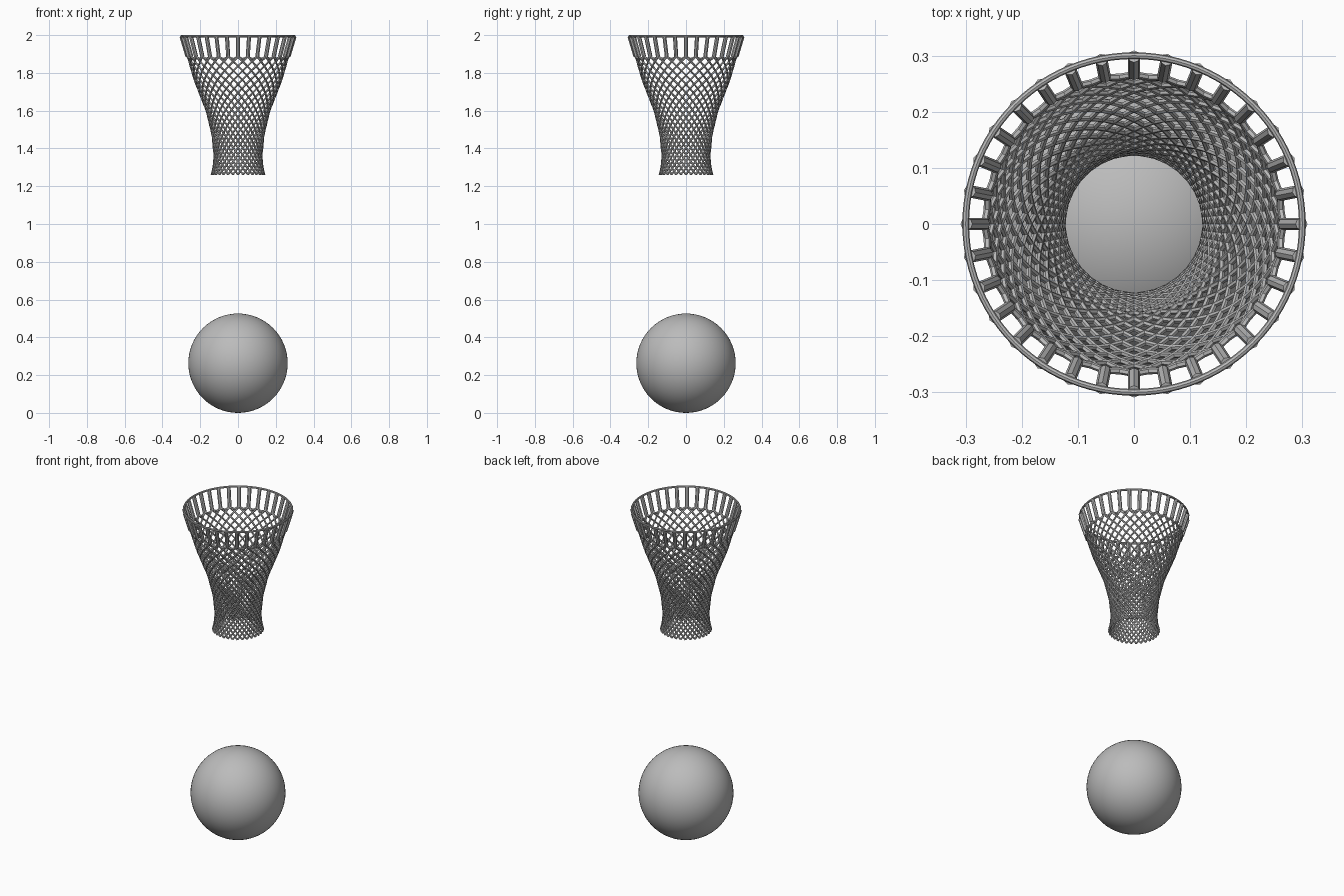
import bpy
from math import sin, cos, pi

if "Cube" in bpy.data.objects:
    bpy.data.objects.remove(bpy.data.objects["Cube"])

COLUMNS = 32
HALF_ROWS = 30
NET_TOP, NET_BOTTOM = 1.885, 1.262
# Net outline: height, radius
PROFILE = [(1.255, 0.141), (1.30, 0.13), (1.36, 0.125), (1.47, 0.135), (1.60, 0.167),
           (1.76, 0.229), (1.89, 0.268), (2.0, 0.301)]

grey = bpy.data.materials.new("plain grey")
grey.use_nodes = True
grey.diffuse_color = (0.5, 0.5, 0.5, 1)
grey.node_tree.nodes["Principled BSDF"].inputs["Base Color"].default_value = (0.5, 0.5, 0.5, 1)


def radius_at(z):
    for (z0, r0), (z1, r1) in zip(PROFILE, PROFILE[1:]):
        if z <= z1:
            return r0 + (r1 - r0) * (z - z0) / (z1 - z0)
    return PROFILE[-1][1]


def on_net(column, z):
    a = 2 * pi * column / COLUMNS
    r = radius_at(z)
    return (r * cos(a), r * sin(a), z)


def cords(name, paths, thickness, resolution, cyclic=False):
    """Round cords along each path, turned into one smooth mesh."""
    curve = bpy.data.curves.new(name, "CURVE")
    curve.dimensions = "3D"
    curve.bevel_depth = thickness
    curve.bevel_resolution = resolution
    curve.use_fill_caps = True
    for path in paths:
        spline = curve.splines.new("POLY")
        spline.points.add(len(path) - 1)
        spline.use_cyclic_u = cyclic
        for point, co in zip(spline.points, path):
            point.co = (*co, 1)
    curve.materials.append(grey)
    obj = bpy.data.objects.new(name, curve)
    bpy.context.collection.objects.link(obj)
    bpy.ops.object.select_all(action="DESELECT")
    obj.select_set(True)
    bpy.context.view_layer.objects.active = obj
    bpy.ops.object.convert(target="MESH")
    bpy.ops.object.shade_smooth_by_angle()


# Ball
bpy.ops.mesh.primitive_uv_sphere_add(segments=64, ring_count=32, radius=0.263, location=(0, 0, 0.263))
ball = bpy.context.object
ball.name = "ball"
ball.data.materials.append(grey)
bpy.ops.object.shade_smooth()

# Rim at the top of the net
rim = [(0.3 * cos(2 * pi * i / 96), 0.3 * sin(2 * pi * i / 96), 1.994) for i in range(96)]
cords("rim", [rim], 0.006, 2, cyclic=True)

# Hanging straps between rim and net
straps = [[on_net(c, 1.992), on_net(c, NET_TOP + 0.002)] for c in range(COLUMNS)]
cords("straps", straps, 0.011, 2)


# Diamond mesh: two crossing sets of spiral cords, rows tightening downward
def row_height(row):
    t = row / HALF_ROWS
    return NET_TOP + (NET_BOTTOM - NET_TOP) * (1.2 * t - 0.2 * t * t)


for side, turn in (("left", 1), ("right", -1)):
    spirals = [[on_net(c + turn * row / 2, row_height(row)) for row in range(HALF_ROWS + 1)]
               for c in range(COLUMNS)]
    cords(side + "_net_cords", spirals, 0.0052, 1)

# Knots where the cords meet along the top edge
edge = [[on_net(c, NET_TOP), on_net(c + 0.5, NET_TOP - 0.011), on_net(c + 1, NET_TOP)]
        for c in range(COLUMNS)]
cords("net_top_edge", edge, 0.006, 1)
